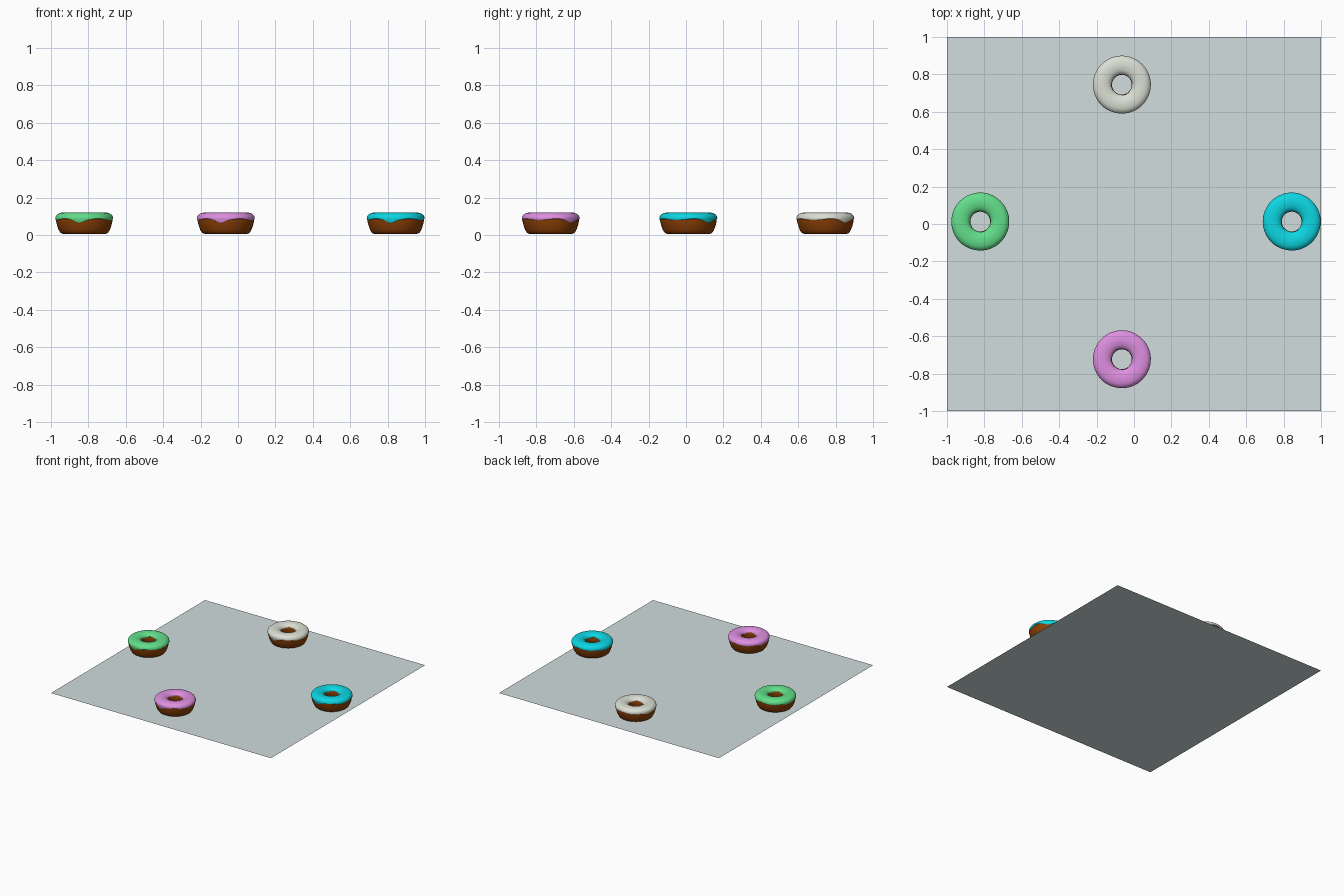
import bpy, bmesh
from math import sin, cos, radians, pi, tau, exp

if "Cube" in bpy.data.objects:
    bpy.data.objects.remove(bpy.data.objects["Cube"])

SEG, SUB = 64, 4

def material(name, rgb):
    m = bpy.data.materials.new(name)
    m.diffuse_color = (*[(c / 255) ** 2.2 for c in rgb], 1)
    m.use_nodes = True
    m.node_tree.nodes["Principled BSDF"].inputs["Base Color"].default_value = m.diffuse_color
    return m

def smooth_loop(pts):
    """Closed Catmull-Rom curve through (radius, height) points."""
    out, n = [], len(pts)
    for i in range(n):
        a, b, c, d = (pts[(i + k) % n] for k in (-1, 0, 1, 2))
        for s in range(SUB):
            t = s / SUB
            out.append(tuple(0.5 * (2 * b[j] + (c[j] - a[j]) * t
                       + (2 * a[j] - 5 * b[j] + 4 * c[j] - d[j]) * t * t
                       + (3 * b[j] - a[j] - 3 * c[j] + d[j]) * t ** 3) for j in (0, 1)))
    return out

def revolve(name, profile_at, mat, x, y):
    """Ring whose cross-section may change with the angle."""
    bm = bmesh.new()
    rings = []
    for i in range(SEG):
        a = tau * i / SEG
        rings.append([bm.verts.new((r * cos(a), r * sin(a), z))
                      for r, z in smooth_loop(profile_at(a))])
    n = len(rings[0])
    for i in range(SEG):
        p, q = rings[i], rings[(i + 1) % SEG]
        for j in range(n):
            k = (j + 1) % n
            bm.faces.new((p[j], q[j], q[k], p[k])).smooth = True
    bmesh.ops.recalc_face_normals(bm, faces=bm.faces)
    me = bpy.data.meshes.new(name)
    bm.to_mesh(me)
    bm.free()
    me.materials.append(mat)
    ob = bpy.data.objects.new(name, me)
    ob.location = (x, y, 0)
    bpy.context.collection.objects.link(ob)

def dough_profile(a):
    return [(0.102, 0.006), (0.121, 0.008), (0.134, 0.022), (0.145, 0.05),
            (0.151, 0.08), (0.147, 0.099), (0.13, 0.112), (0.102, 0.116),
            (0.075, 0.111), (0.059, 0.098), (0.053, 0.08), (0.056, 0.05),
            (0.067, 0.021), (0.082, 0.008)]

def bump(a, centre, width):
    d = (a - radians(centre) + pi) % tau - pi
    return exp(-(d / width) ** 2)

def icing_profile(a):
    # Lower edge ripples, with a few deeper drips
    e = 0.082 + 0.003 * sin(5 * a + 0.6)
    e -= 0.014 * bump(a, -101, 0.2) + 0.012 * bump(a, 45, 0.22) + 0.011 * bump(a, 160, 0.2)
    r = 0.151 - (0.082 - e) * 0.2
    i = 0.096 + 0.003 * sin(4 * a)
    return [(r - 0.001, e), (r + 0.003, e + 0.003), (0.1545, 0.092), (0.149, 0.105),
            (0.132, 0.1165), (0.102, 0.1205), (0.074, 0.115), (0.059, 0.104),
            (0.0555, i), (0.059, i - 0.001), (0.076, 0.109), (0.102, 0.114),
            (0.129, 0.11), (0.145, 0.099), (0.149, 0.09)]

# Flat tray under the donuts
bpy.ops.mesh.primitive_plane_add(size=2)
tray = bpy.context.object
tray.name = "tray"
tray.data.materials.append(material("tray_blue_grey", (208, 220, 221)))

# Four iced donuts
brown = material("dough_brown", (139, 66, 14))
for label, x, y, rgb in (("green", -0.822, 0.013, (98, 221, 137)),
                         ("pink", -0.065, -0.723, (221, 142, 223)),
                         ("white", -0.065, 0.745, (218, 222, 210)),
                         ("cyan", 0.843, 0.013, (20, 213, 226))):
    revolve(label + "_donut_dough", dough_profile, brown, x, y)
    revolve(label + "_donut_icing", icing_profile, material(label + "_icing", rgb), x, y)
